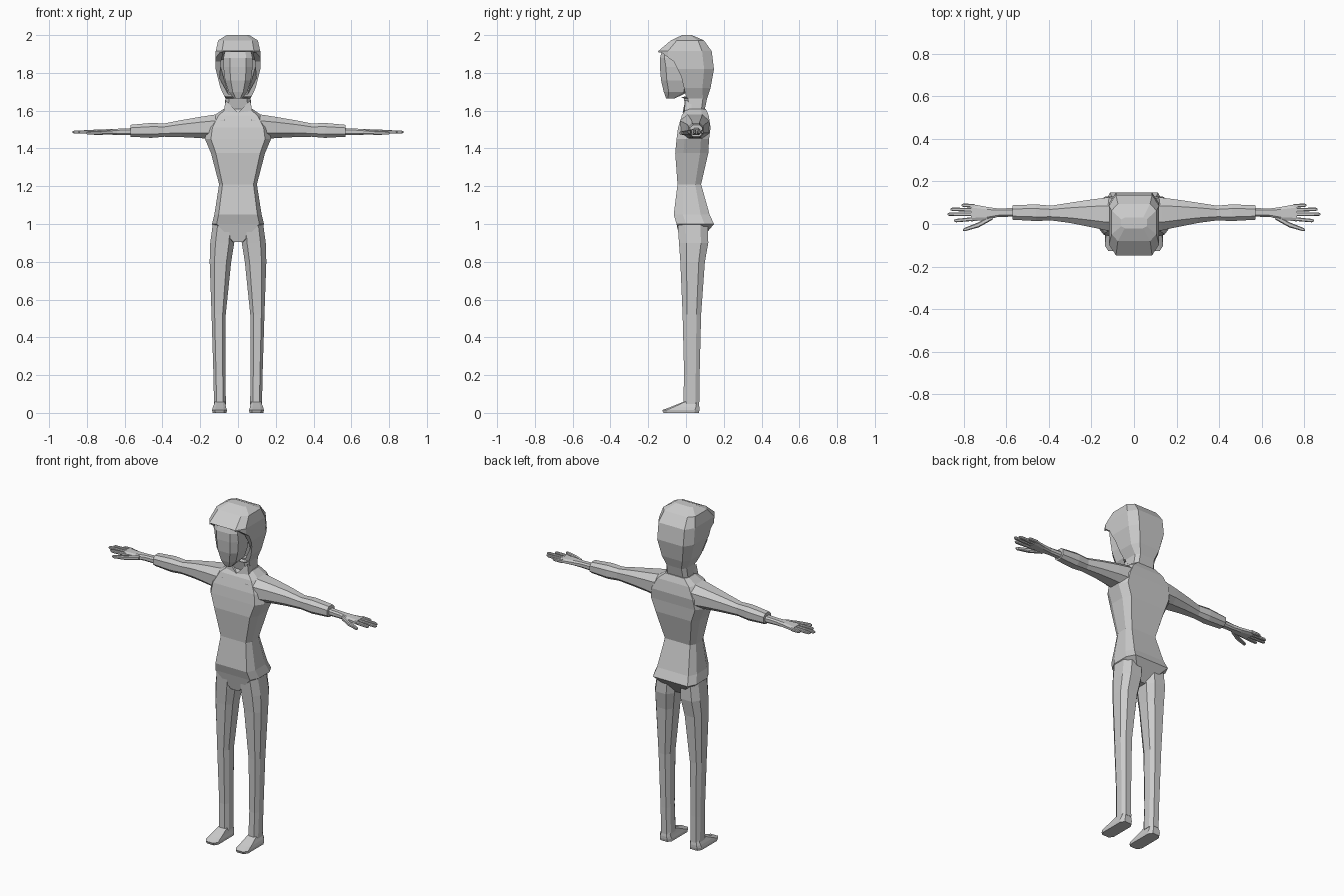
import bpy, bmesh

grey = bpy.data.materials.new("light_grey")
grey.diffuse_color = (0.6, 0.6, 0.6, 1)


def make(name, verts, faces):
    bm = bmesh.new()
    vs = [bm.verts.new(v) for v in verts]
    for f in faces:
        bm.faces.new([vs[i] for i in f])
    bmesh.ops.recalc_face_normals(bm, faces=bm.faces)
    me = bpy.data.meshes.new(name)
    bm.to_mesh(me)
    bm.free()
    me.materials.append(grey)
    ob = bpy.data.objects.new(name, me)
    bpy.context.collection.objects.link(ob)
    return ob


def loft(name, rings, axis='z', ca=0.2, cb=0.25):
    """Chamfered eight-sided sections; ring = (position, a0, a1, b0, b1)."""
    verts, faces = [], []
    for t, a0, a1, b0, b1 in rings:
        da, db = (a1 - a0) * ca, (b1 - b0) * cb
        for a, b in ((a0 + da, b0), (a1 - da, b0), (a1, b0 + db), (a1, b1 - db),
                     (a1 - da, b1), (a0 + da, b1), (a0, b1 - db), (a0, b0 + db)):
            verts.append((a, b, t) if axis == 'z' else (t, a, b))
    for r in range(len(rings) - 1):
        for i in range(8):
            j = (i + 1) % 8
            faces.append((r * 8 + i, r * 8 + j, r * 8 + 8 + j, r * 8 + 8 + i))
    n = len(verts)
    faces += [tuple(range(8)), tuple(range(n - 8, n))]
    return make(name, verts, faces)


def sym(rings):
    return [(z, -h, h, y0, y1) for z, h, y0, y1 in rings]


def mirror(ob):
    m = ob.modifiers.new("mirror", 'MIRROR')
    m.use_axis = (True, False, False)
    return ob


def combine(ob, other, op):
    m = ob.modifiers.new("combine", 'BOOLEAN')
    m.operation, m.object, m.solver = op, other, 'EXACT'
    bpy.context.view_layer.objects.active = ob
    bpy.context.view_layer.update()
    bpy.ops.object.modifier_apply(modifier=m.name)
    bpy.data.objects.remove(other)


# Torso, merged with sleeves and trouser legs
body = loft("body", sym([
    (0.905, 0.03, -0.03, 0.07), (1.0, 0.138, -0.05, 0.148), (1.05, 0.125, -0.065, 0.125),
    (1.21, 0.10, -0.045, 0.08), (1.375, 0.143, -0.057, 0.118), (1.45, 0.175, -0.05, 0.122),
    (1.51, 0.165, -0.042, 0.13), (1.575, 0.125, -0.022, 0.12), (1.61, 0.075, 0.0, 0.105)]),
    ca=0.09, cb=0.25)
sleeve = mirror(loft("sleeve", [
    (0.07, -0.03, 0.12, 1.445, 1.587), (0.13, -0.03, 0.124, 1.447, 1.578),
    (0.20, -0.015, 0.115, 1.455, 1.567), (0.30, 0.005, 0.1, 1.46, 1.55),
    (0.39, 0.017, 0.086, 1.462, 1.532), (0.46, 0.014, 0.092, 1.456, 1.535),
    (0.57, 0.02, 0.088, 1.462, 1.525)], 'x', 0.25, 0.25))
leg = mirror(loft("leg", [
    (1.01, 0.015, 0.132, -0.045, 0.115), (0.9, 0.02, 0.147, -0.037, 0.118),
    (0.8, 0.036, 0.15, -0.03, 0.1), (0.52, 0.065, 0.14, -0.018, 0.08),
    (0.2, 0.067, 0.13, -0.01, 0.072), (0.045, 0.064, 0.127, -0.015, 0.07)], ca=0.22))
combine(body, sleeve, 'UNION')
combine(body, leg, 'UNION')

# Feet
mirror(loft("foot", [
    (0.0, 0.06, 0.135, -0.12, 0.068), (0.015, 0.059, 0.137, -0.126, 0.071),
    (0.03, 0.063, 0.133, -0.085, 0.071), (0.06, 0.07, 0.122, -0.01, 0.066)], ca=0.2, cb=0.12))

# Hands: palm, four fingers and thumb
mirror(loft("palm", [
    (0.55, 0.035, 0.075, 1.47, 1.508), (0.64, 0.033, 0.073, 1.472, 1.504),
    (0.69, 0.02, 0.08, 1.473, 1.502), (0.765, 0.012, 0.094, 1.476, 1.499)], 'x'))
for name, y0, y1, tip in (("index_finger", 0.024, 0.016, 0.845), ("middle_finger", 0.046, 0.046, 0.876),
                          ("ring_finger", 0.066, 0.069, 0.862), ("little_finger", 0.085, 0.088, 0.81)):
    mirror(loft(name, [(0.75, y0 - 0.009, y0 + 0.009, 1.478, 1.498),
                       (tip - 0.01, y1 - 0.008, y1 + 0.008, 1.479, 1.495),
                       (tip, y1 - 0.004, y1 + 0.004, 1.483, 1.491)], 'x'))
mirror(loft("thumb", [
    (0.665, 0.02, 0.045, 1.474, 1.5), (0.73, -0.016, 0.008, 1.472, 1.493),
    (0.795, -0.034, -0.018, 1.473, 1.489), (0.803, -0.032, -0.024, 1.477, 1.485)], 'x'))

# Hood with neck, cut away in front of the curved rim
hood = loft("hood", sym([
    (1.575, 0.09, -0.005, 0.11), (1.61, 0.07, 0.0, 0.10), (1.665, 0.067, -0.012, 0.112),
    (1.72, 0.093, -0.11, 0.13), (1.82, 0.118, -0.14, 0.148), (1.915, 0.118, -0.147, 0.136),
    (1.972, 0.105, -0.08, 0.095), (2.0, 0.06, -0.02, 0.03)]), ca=0.14, cb=0.18)


def rim_cutter(profile):
    n = len(profile)
    verts = [(s * w, y, z) for s in (-1, 1) for y, z, w in profile]
    faces = [tuple(range(n)), tuple(range(n, 2 * n))]
    faces += [(i, (i + 1) % n, n + (i + 1) % n, n + i) for i in range(n)]
    return make("rim_cutter", verts, faces)


combine(hood, rim_cutter([(-0.3, 1.908, 0.3), (-0.13, 1.908, 0.3), (-0.065, 1.86, 0.3),
                          (-0.025, 1.78, 0.3), (0.0, 1.675, 0.3), (-0.3, 1.64, 0.3)]), 'DIFFERENCE')
# Recess inside the rim
combine(hood, rim_cutter([(-0.3, 1.915, 0.08), (-0.12, 1.915, 0.08), (-0.03, 1.87, 0.103),
                          (0.01, 1.78, 0.103), (0.03, 1.685, 0.05), (-0.3, 1.685, 0.05)]), 'DIFFERENCE')

# Face
loft("face", sym([
    (1.665, 0.022, -0.105, -0.06), (1.70, 0.05, -0.118, 0.015), (1.76, 0.069, -0.132, 0.02),
    (1.83, 0.077, -0.138, 0.02), (1.88, 0.077, -0.138, -0.02), (1.912, 0.07, -0.128, -0.05)]),
    ca=0.22, cb=0.2)

# V-shaped collar at the throat
mirror(make("collar", [(0, -0.018, 1.59), (0.065, -0.004, 1.655), (0.075, -0.008, 1.60),
                       (0, 0.02, 1.59), (0.065, 0.03, 1.655), (0.075, 0.03, 1.60)],
            [(0, 1, 2), (3, 4, 5), (0, 1, 4, 3), (1, 2, 5, 4), (2, 0, 3, 5)]))
